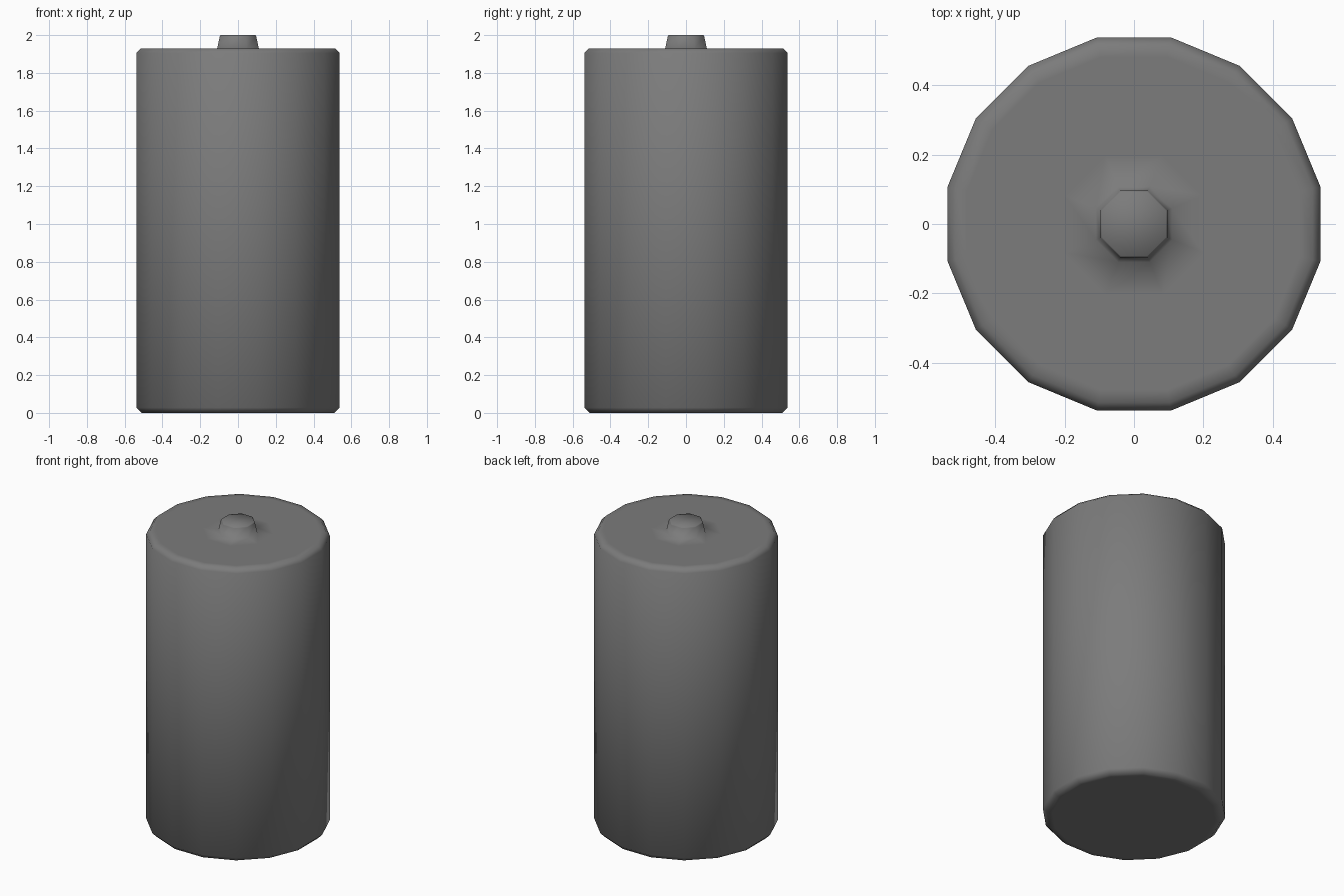
import bpy, bmesh, math

cube = bpy.data.objects.get("Cube")
if cube:
    bpy.data.objects.remove(cube, do_unlink=True)

grey = bpy.data.materials.new("dark grey")
grey.use_nodes = True
colour = (0.2, 0.2, 0.2, 1)
grey.diffuse_color = colour
grey.node_tree.nodes["Principled BSDF"].inputs["Base Color"].default_value = colour

bm = bmesh.new()


def ring(sides, apothem, z):
    """Polygon ring whose flats face the axes."""
    r = apothem / math.cos(math.pi / sides)
    angles = [(i + 0.5) * 2 * math.pi / sides for i in range(sides)]
    return [bm.verts.new((r * math.cos(a), r * math.sin(a), z)) for a in angles]


def skin(rings):
    """Join successive rings of equal size with quads."""
    for low, high in zip(rings, rings[1:]):
        n = len(low)
        for i in range(n):
            j = (i + 1) % n
            bm.faces.new((low[i], low[j], high[j], high[i]))


# Sixteen-sided body with narrow chamfers at both ends
body_profile = [(0.48, 0), (0.51, 0), (0.538, 0.028), (0.538, 1.905),
                (0.515, 1.93), (0.48, 1.93)]
body = [ring(16, a, z) for a, z in body_profile]
skin(body)
bm.faces.new(reversed(body[0]))

# Eight-sided terminal growing out of the cap
terminal_profile = [(0.2, 1.93), (0.11, 1.93), (0.096, 1.995), (0.092, 2.0)]
terminal = [ring(8, a, z) for a, z in terminal_profile]
skin(terminal)
bm.faces.new(terminal[-1])

# Flat cap joining the sixteen-sided rim to the eight-sided terminal
outer, inner = body[-1], terminal[0]
for i in range(8):
    a, b, c = (outer[(2 * i + k) % 16] for k in range(3))
    bm.faces.new((a, b, inner[i]))
    bm.faces.new((b, c, inner[(i + 1) % 8], inner[i]))

bmesh.ops.recalc_face_normals(bm, faces=bm.faces[:])
for face in bm.faces:
    face.smooth = True

mesh = bpy.data.meshes.new("battery_cell")
bm.to_mesh(mesh)
bm.free()
mesh.materials.append(grey)
cell = bpy.data.objects.new("battery_cell", mesh)
bpy.context.collection.objects.link(cell)
